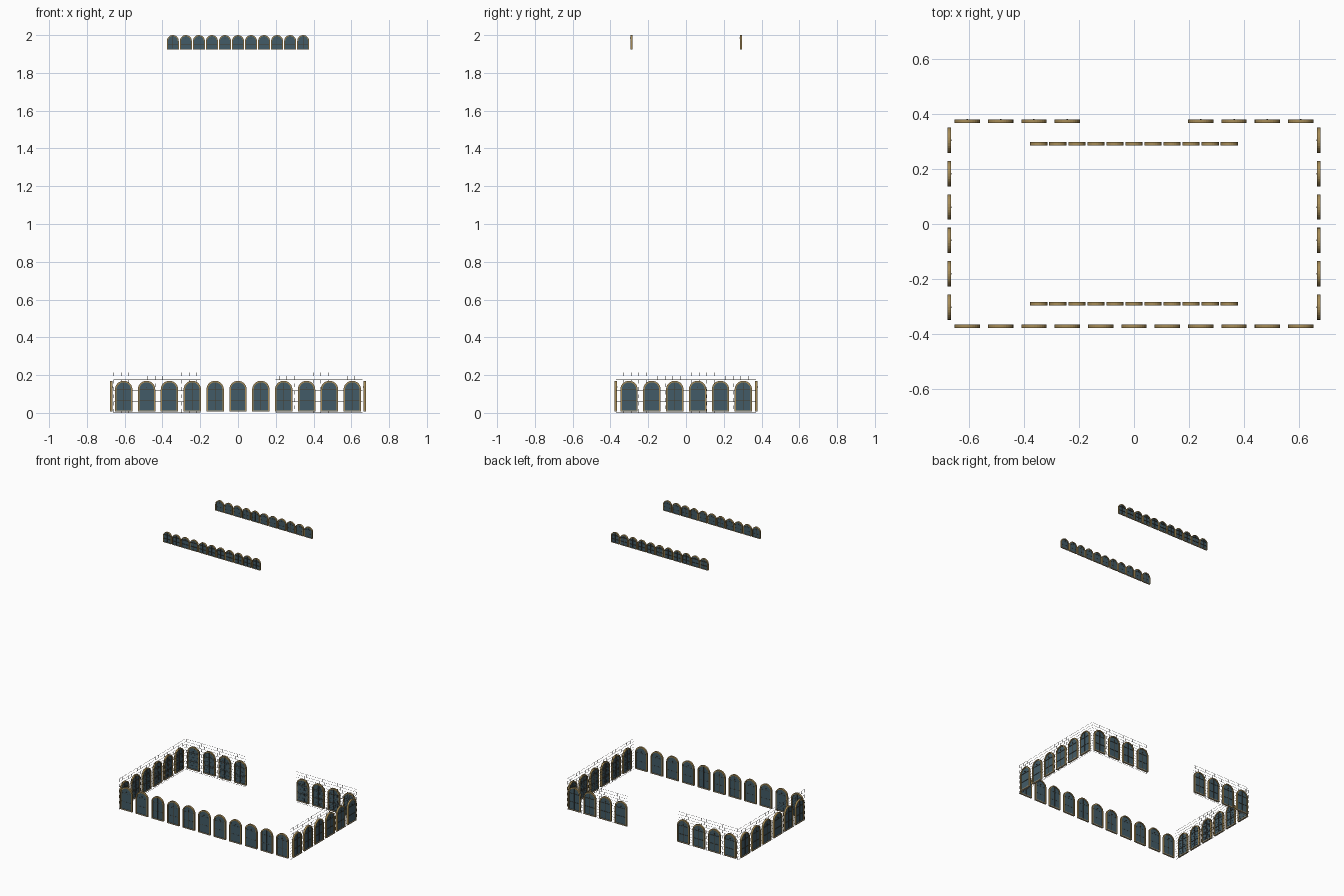
import bpy, bmesh, math
from mathutils import Matrix

cube = bpy.data.objects.get("Cube")
if cube:
    bpy.data.objects.remove(cube, do_unlink=True)


def material(name, color):
    m = bpy.data.materials.new(name)
    m.use_nodes = True
    m.diffuse_color = (*color, 1)
    m.node_tree.nodes["Principled BSDF"].inputs["Base Color"].default_value = (*color, 1)
    return m


GOLD, GLASS, BRONZE, STONE = range(4)
MATS = [material("antique gold", (0.38, 0.26, 0.095)),
        material("slate blue glass", (0.055, 0.105, 0.135)),
        material("dark bronze", (0.06, 0.048, 0.028)),
        material("pale sill", (0.5, 0.41, 0.25))]
MORTAR = material("grey mortar", (0.12, 0.11, 0.10))


def paint(made, mat):
    for f in {f for v in made["verts"] for f in v.link_faces}:
        f.material_index = mat


def add_box(bm, center, size, mat=0):
    mtx = Matrix.Translation(center) @ Matrix.Diagonal((*size, 1))
    paint(bmesh.ops.create_cube(bm, size=1, matrix=mtx), mat)


def arch(half, spring, bottom, steps=14):
    """Open outline from one foot, over the round head, to the other foot."""
    pts = [(half, bottom)]
    for i in range(steps + 1):
        a = math.pi * i / steps
        pts.append((half * math.cos(a), spring + half * math.sin(a)))
    return pts + [(-half, bottom)]


def add_arch_band(bm, outer, inner, depth, mat):
    """Solid band between two arches."""
    rings = [[bm.verts.new((x, y, z)) for x, z in pts]
             for pts, y in ((outer, -depth), (inner, -depth), (inner, depth), (outer, depth))]
    for r in range(4):
        a, b = rings[r], rings[(r + 1) % 4]
        for i in range(len(a) - 1):
            bm.faces.new((a[i], a[i + 1], b[i + 1], b[i])).material_index = mat
    for end in (0, -1):
        bm.faces.new([ring[end] for ring in rings]).material_index = mat


def window_mesh(name, width, height, depth, bar, bar_front, bar_back):
    """Arched window standing on z = 0, facing -y; bars run between two depths."""
    bm = bmesh.new()
    half, d = width / 2, depth / 2
    spring, trim = height - half, width * 0.085
    sill = height * 0.035
    # frame with a slightly prouder moulding around its rim
    add_arch_band(bm, arch(half - trim * 0.4, spring, sill),
                  arch(half - trim, spring, sill), d * 0.75, GOLD)
    add_arch_band(bm, arch(half, spring, sill),
                  arch(half - trim * 0.5, spring, sill), d, GOLD)
    # glass pane
    for y in (-d * 0.25, d * 0.25):
        verts = [bm.verts.new((x, y, z)) for x, z in arch(half - trim * 0.9, spring, sill)]
        bm.faces.new(verts).material_index = GLASS
    # sill and glazing bars
    add_box(bm, (0, 0, sill / 2), (width, depth, sill), STONE)
    mid, deep = (bar_back - bar_front) * d / 2, (bar_back + bar_front) * d
    add_box(bm, (0, mid, height / 2), (bar, deep, height - trim * 2), BRONZE)
    for level in (0.36, 0.72):
        add_box(bm, (0, mid, height * level), (width - trim * 2, deep, bar), BRONZE)
    # small boss on the head of the centre bar
    boss = Matrix.Translation((0, 0, height * 0.79)) @ Matrix.Rotation(math.pi / 2, 4, "X")
    paint(bmesh.ops.create_cone(bm, cap_ends=True, segments=8, radius1=width * 0.03,
                                radius2=width * 0.03, depth=depth * 1.1, matrix=boss), BRONZE)
    bmesh.ops.recalc_face_normals(bm, faces=bm.faces)
    mesh = bpy.data.meshes.new(name)
    bm.to_mesh(mesh)
    bm.free()
    for m in MATS:
        mesh.materials.append(m)
    return mesh


def place(name, mesh, x, y, z, degrees):
    ob = bpy.data.objects.new(name, mesh)
    ob.location = (x, y, z)
    ob.rotation_euler.z = math.radians(degrees)
    bpy.context.collection.objects.link(ob)


def mortar_wall(name, x, y, length, degrees):
    """Thin brick joints: level courses and staggered upright joints."""
    bm = bmesh.new()
    joint, rows, brick, course = 0.0009, 11, 0.04, 0.0194
    for r in range(rows + 1):
        z = joint / 2 + r * course
        add_box(bm, (0, 0, z), (length, joint, joint))
        if r == rows:
            break
        u = -length / 2 + (brick / 2 if r % 2 else 0)
        while u <= length / 2:
            add_box(bm, (u, 0, z + course / 2), (joint, joint, course - joint))
            u += brick
    mesh = bpy.data.meshes.new(name)
    bm.to_mesh(mesh)
    bm.free()
    mesh.materials.append(MORTAR)
    place(name, mesh, x, y, 0, degrees)


plain = window_mesh("plain_window", 0.092, 0.162, 0.013, 0.0012, 0.35, 0.35)
barred = window_mesh("barred_window", 0.092, 0.162, 0.013, 0.0014, 0.6, 0.6)
small = window_mesh("small_window", 0.063, 0.075, 0.012, 0.0009, 0.9, 0.35)
PITCH, BASE = 0.121, 0.008

# lower front and back rows; the back leaves a gap in the middle
for i in range(-5, 6):
    place("front_window", plain, i * PITCH, -0.371, BASE, 0)
    if abs(i) > 1:
        place("back_window", barred, i * PITCH, 0.373, BASE, 180)

# lower side rows
for i in range(6):
    y = 0.001 + (i - 2.5) * PITCH
    place("left_window", barred, 0.67, y, BASE, 90)
    place("right_window", barred, -0.67, y, BASE, -90)

# upper rows
for i in range(-5, 6):
    place("upper_front_window", small, i * 0.069, -0.289, 1.925, 0)
    place("upper_back_window", small, i * 0.069, 0.291, 1.925, 180)

# brick joints behind the side and back windows
for side, label in ((1, "left"), (-1, "right")):
    mortar_wall(label + "_mortar", side * 0.664, 0, 0.74, 90)
    mortar_wall("back_" + label + "_mortar", side * 0.428, 0.366, 0.46, 0)
